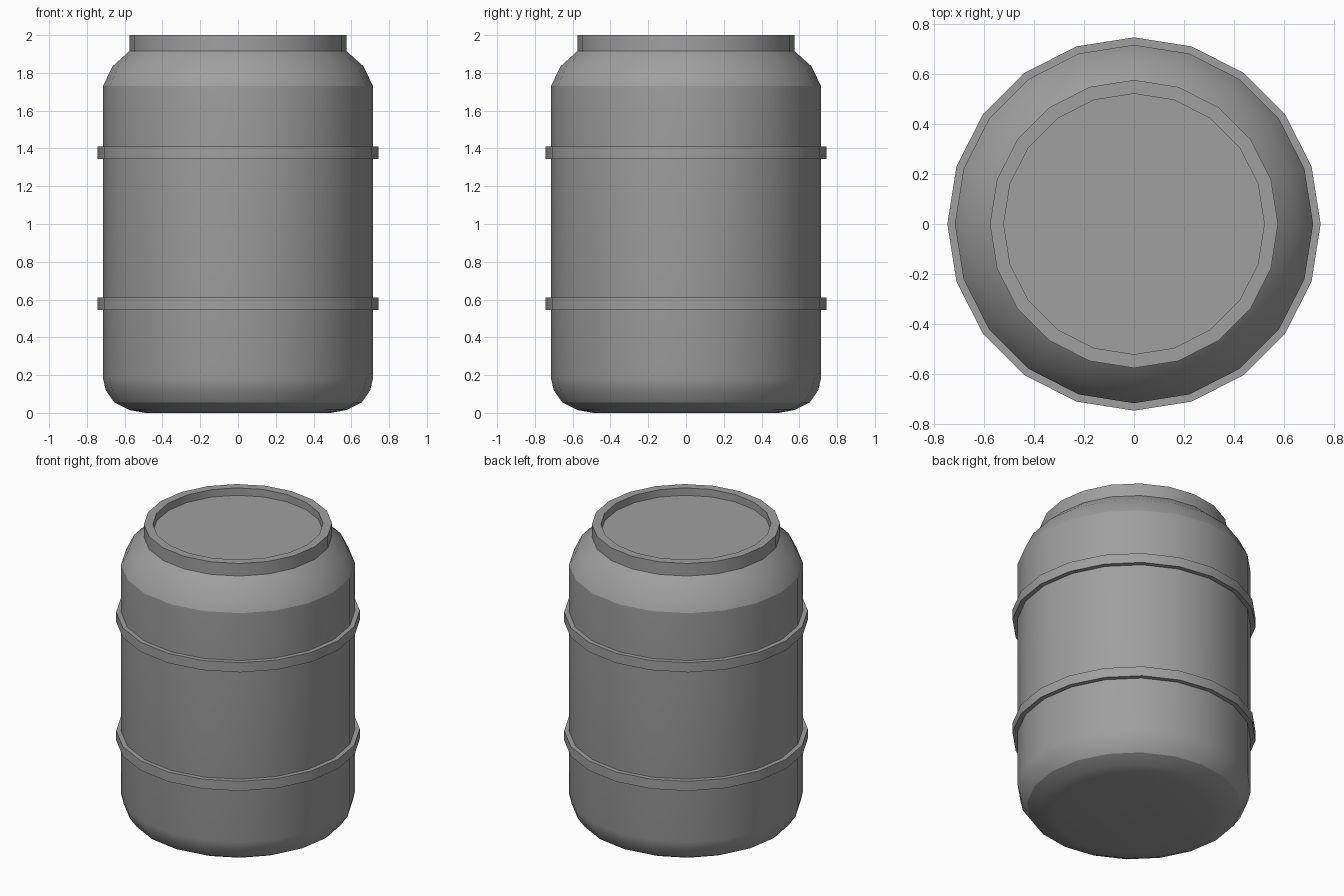
import bpy
import bmesh
from math import cos, sin, tau, radians

SIDES = 20

default_cube = bpy.data.objects.get("Cube")
if default_cube:
    bpy.data.objects.remove(default_cube, do_unlink=True)

grey = bpy.data.materials.new("grey plastic")
grey.use_nodes = True
colour = (0.35, 0.35, 0.35, 1)
grey.diffuse_color = colour
grey.node_tree.nodes["Principled BSDF"].inputs["Base Color"].default_value = colour


def lathe(name, profile, closed=False, sharp_heights=()):
    """Revolve (radius, height) points around z; open ends are capped."""
    bm = bmesh.new()
    rings = [[bm.verts.new((r * cos(tau * i / SIDES), r * sin(tau * i / SIDES), z))
              for i in range(SIDES)] for r, z in profile]
    pairs = list(zip(rings, rings[1:]))
    if closed:
        pairs.append((rings[-1], rings[0]))
    else:
        bm.faces.new(rings[0])
        bm.faces.new(rings[-1])
    for low, high in pairs:
        for i in range(SIDES):
            j = (i + 1) % SIDES
            bm.faces.new((low[i], low[j], high[j], high[i]))
    bmesh.ops.recalc_face_normals(bm, faces=bm.faces)
    mesh = bpy.data.meshes.new(name)
    bm.to_mesh(mesh)
    bm.free()
    mesh.materials.append(grey)
    obj = bpy.data.objects.new(name, mesh)
    bpy.context.collection.objects.link(obj)
    bpy.ops.object.select_all(action="DESELECT")
    obj.select_set(True)
    bpy.context.view_layer.objects.active = obj
    bpy.ops.object.shade_smooth_by_angle(angle=radians(28))
    # Keep chosen rings crisp
    for edge in mesh.edges:
        a, b = (mesh.vertices[v].co.z for v in edge.vertices)
        if any(abs(a - z) < 0.001 and abs(b - z) < 0.001 for z in sharp_heights):
            edge.use_edge_sharp = True
    return obj


# Barrel: rounded base, straight wall, shoulder, neck, rim and sunken lid
lathe("barrel_body", [
    (0.49, 0), (0.575, 0.015), (0.655, 0.055), (0.70, 0.12), (0.715, 0.185),
    (0.715, 1.73), (0.664, 1.835), (0.575, 1.915),
    (0.575, 2), (0.52, 2), (0.52, 1.95)], sharp_heights=(1.73, 1.915))

# Two raised hoops around the wall
for name, z in (("lower_hoop", 0.545), ("upper_hoop", 1.345)):
    lathe(name, [(0.70, z), (0.745, z), (0.745, z + 0.065), (0.70, z + 0.065)], closed=True)
